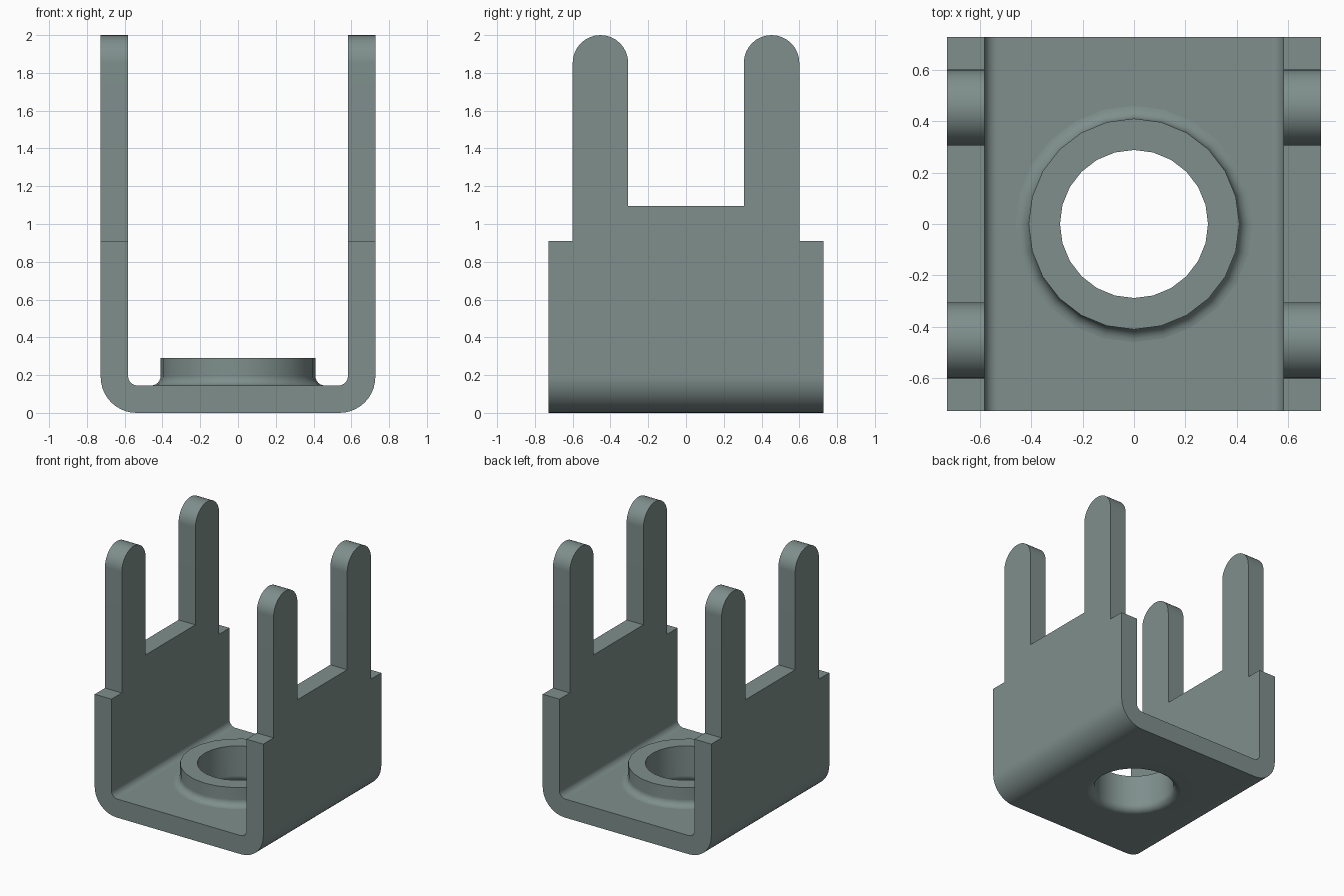
import bpy, bmesh
from math import sin, cos, pi, radians

cube = bpy.data.objects.get("Cube")
if cube:
    bpy.data.objects.remove(cube, do_unlink=True)

HALF, WALL, HEIGHT = 0.727, 0.145, 2.0

metal = bpy.data.materials.new("grey_green_metal")
metal.use_nodes = True
colour = (0.21, 0.275, 0.265, 1)
metal.diffuse_color = colour
metal.node_tree.nodes["Principled BSDF"].inputs["Base Color"].default_value = colour


def arc(cx, cy, r, start, end, steps):
    angles = [radians(start + (end - start) * i / steps) for i in range(steps + 1)]
    return [(cx + r * cos(a), cy + r * sin(a)) for a in angles]


def make_object(name, bm):
    bmesh.ops.recalc_face_normals(bm, faces=bm.faces)
    mesh = bpy.data.meshes.new(name)
    bm.to_mesh(mesh)
    bm.free()
    mesh.materials.append(metal)
    obj = bpy.data.objects.new(name, mesh)
    bpy.context.collection.objects.link(obj)
    return obj


def extrude(name, outline, place, vector):
    bm = bmesh.new()
    face = bm.faces.new([bm.verts.new(place(u, v)) for u, v in outline])
    new = bmesh.ops.extrude_face_region(bm, geom=[face])["geom"]
    verts = [g for g in new if isinstance(g, bmesh.types.BMVert)]
    bmesh.ops.translate(bm, verts=verts, vec=vector)
    bm.faces.ensure_lookup_table()
    if face.is_valid and not all(len(e.link_faces) == 2 for e in face.edges):
        bm.faces.new(face.verts)
    return make_object(name, bm)


def lathe(name, profile, sides):
    # Closed ring profile spun about z
    bm = bmesh.new()
    rings = [[bm.verts.new((r * cos(2 * pi * i / sides), r * sin(2 * pi * i / sides), z))
              for i in range(sides)] for r, z in profile]
    for a, b in zip(rings, rings[1:] + rings[:1]):
        for i in range(sides):
            j = (i + 1) % sides
            bm.faces.new((a[i], a[j], b[j], b[i]))
    return make_object(name, bm)


def activate(obj):
    bpy.ops.object.select_all(action='DESELECT')
    obj.select_set(True)
    bpy.context.view_layer.objects.active = obj


def boolean(obj, cutter, operation):
    mod = obj.modifiers.new("cut", 'BOOLEAN')
    mod.operation, mod.object, mod.solver = operation, cutter, 'EXACT'
    activate(obj)
    bpy.ops.object.modifier_apply(modifier=mod.name)
    bpy.data.objects.remove(cutter, do_unlink=True)


def finish(obj):
    activate(obj)
    bpy.ops.object.shade_smooth_by_angle(angle=radians(32))
    mod = obj.modifiers.new("flat_normals", 'WEIGHTED_NORMAL')
    mod.keep_sharp = True


# Bent U channel, taller than needed
bend, inner = 0.19, 0.05
top = HEIGHT + 0.1
half_u = [(HALF, top)] + arc(HALF - bend, bend, bend, 0, -90, 10)
inside = arc(HALF - WALL - inner, WALL + inner, inner, -90, 0, 6) + [(HALF - WALL, top)]
mirror = lambda pts: [(-u, v) for u, v in reversed(pts)]
channel = half_u + mirror(half_u) + mirror(inside) + inside
bracket = extrude("bracket", channel, lambda u, v: (u, -HALF, v), (0, 2 * HALF, 0))

# Side silhouette: stepped shoulders, notch and four round-ended prongs
prong_r = 0.147
prong_y = 0.453
half_side = [(HALF + 0.1, -0.1), (HALF + 0.1, 0.91), (prong_y + prong_r, 0.91)]
half_side += arc(prong_y, HEIGHT - prong_r, prong_r, 0, 180, 16)
half_side += [(prong_y - prong_r, 1.095)]
silhouette = extrude("silhouette_cutter", half_side + mirror(half_side),
                     lambda u, v: (-1, u, v), (2, 0, 0))
boolean(bracket, silhouette, 'INTERSECT')

# Opening in the floor, filled by the flanged collar
SIDES = 24
collar_r, fillet, bore, lip = 0.41, 0.05, 0.288, 0.057
rim = collar_r + fillet
opening = extrude("opening_cutter", arc(0, 0, rim, 0, 360 - 360 / SIDES, SIDES - 1),
                  lambda u, v: (u, v, -0.1), (0, 0, 0.4))
boolean(bracket, opening, 'DIFFERENCE')
finish(bracket)

profile = [(rim, 0)] + arc(rim, WALL + fillet, fillet, 270, 180, 6)
profile += [(collar_r, 0.29), (bore, 0.29)]
profile += arc(bore + lip, lip, lip, 180, 270, 6)
collar = lathe("collar", profile, SIDES)
finish(collar)
